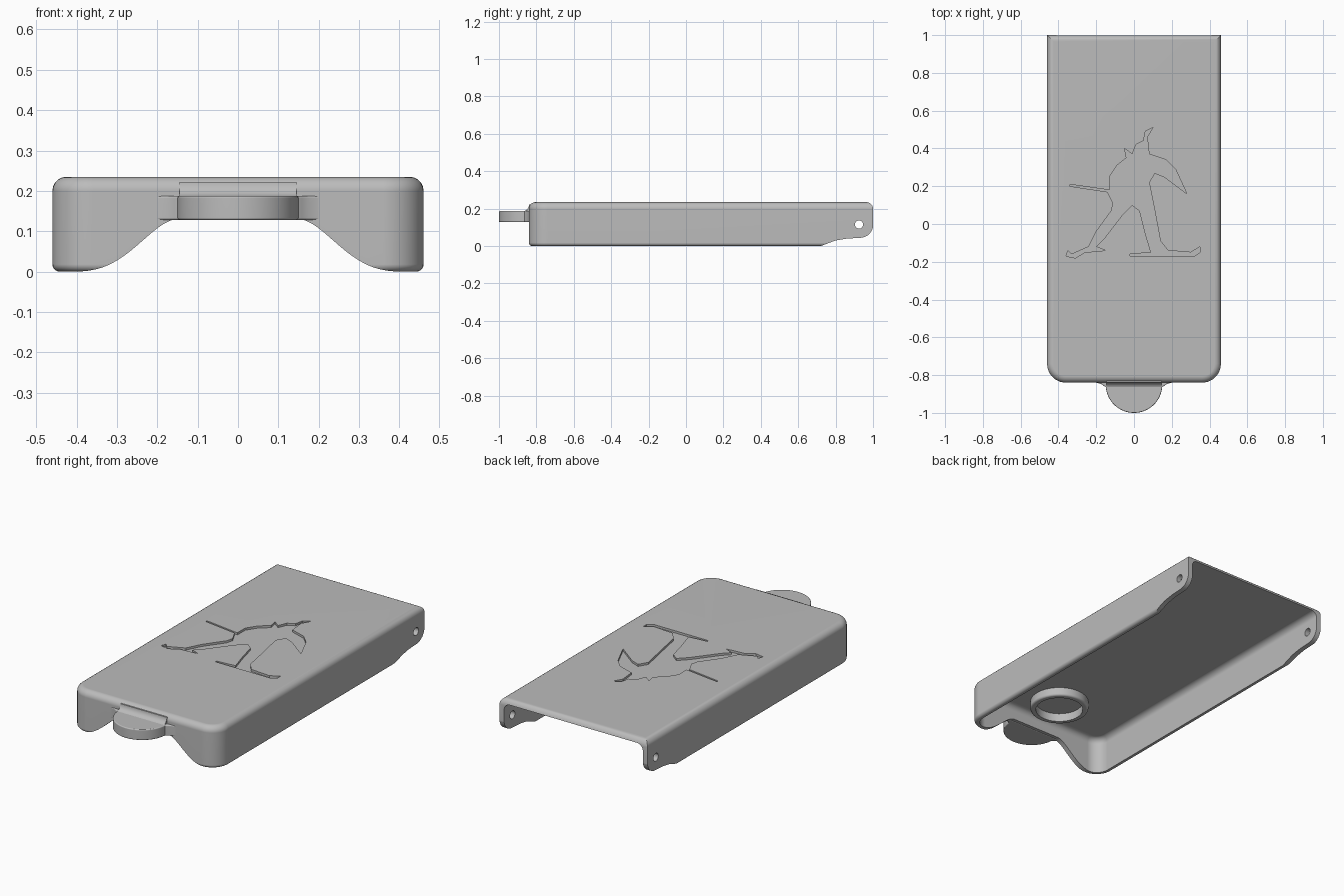
import bpy
import bmesh
from math import sin, cos, pi, radians

old = bpy.data.objects.get("Cube")
if old:
    bpy.data.objects.remove(old, do_unlink=True)

grey = bpy.data.materials.new("plain grey")
grey.use_nodes = True
colour = (0.5, 0.5, 0.5, 1)
grey.diffuse_color = colour
grey.node_tree.nodes["Principled BSDF"].inputs["Base Color"].default_value = colour

HALF, FRONT, BACK, TOP = 0.46, -0.84, 1.0, 0.235
WALL = 0.028


def arc(cx, cy, r, start, end, steps):
    angles = [radians(start + (end - start) * i / steps) for i in range(steps + 1)]
    return [(cx + r * cos(a), cy + r * sin(a)) for a in angles]


def prism(name, outline, low, high, axis="z", round_top=0.0, round_bottom=0.0):
    """Extrude a closed outline along an axis, optionally rounding its rims."""
    place = {"x": lambda u, v, w: (w, u, v),
             "y": lambda u, v, w: (u, w, v),
             "z": lambda u, v, w: (u, v, w)}[axis]
    bm = bmesh.new()
    rims = [[bm.verts.new(place(u, v, w)) for u, v in outline] for w in (low, high)]
    caps = [bm.faces.new(rim) for rim in rims]
    n = len(outline)
    for i in range(n):
        j = (i + 1) % n
        bm.faces.new((rims[0][i], rims[0][j], rims[1][j], rims[1][i]))
    bmesh.ops.recalc_face_normals(bm, faces=bm.faces[:])
    edges = [list(cap.edges) for cap in caps]
    for rim, size in zip(edges, (round_bottom, round_top)):
        if size:
            bmesh.ops.bevel(bm, geom=rim, offset=size, segments=5,
                            profile=0.5, affect="EDGES", clamp_overlap=True)
    mesh = bpy.data.meshes.new(name)
    bm.to_mesh(mesh)
    bm.free()
    obj = bpy.data.objects.new(name, mesh)
    bpy.context.collection.objects.link(obj)
    mesh.materials.append(grey)
    return obj


def activate(obj):
    bpy.ops.object.select_all(action="DESELECT")
    obj.select_set(True)
    bpy.context.view_layer.objects.active = obj


def carve(obj, cutter):
    cutter.hide_render = True
    mod = obj.modifiers.new("cut", "BOOLEAN")
    mod.operation, mod.solver, mod.object = "DIFFERENCE", "EXACT", cutter
    activate(obj)
    bpy.ops.object.modifier_apply(modifier=mod.name)
    bpy.data.objects.remove(cutter, do_unlink=True)


def smooth(obj):
    activate(obj)
    bpy.ops.object.shade_smooth_by_angle(angle=radians(35))
    obj.modifiers.new("even shading", "WEIGHTED_NORMAL").keep_sharp = True


def plan(half, front, back, r):
    """Rectangle with two rounded front corners."""
    return ([(half, back), (-half, back)]
            + arc(r - half, front + r, r, 180, 270, 10)
            + arc(half - r, front + r, r, 270, 360, 10))


# Cover shell, open underneath and at the back
cover = prism("cover", plan(HALF, FRONT, BACK, 0.1), 0, TOP,
              round_top=0.035, round_bottom=0.018)
carve(cover, prism("cavity", plan(HALF - WALL, FRONT + WALL, BACK + 0.2, 0.075),
                   -0.2, TOP - WALL, round_top=0.035))

# Sweeping opening in the front wall
sweep = []
for i in range(17):
    t = (i / 16) ** 1.5
    sweep.append((0.42 - 0.27 * i / 16, 0.13 * t * t * (3 - 2 * t)))
opening = [(0.42, -0.1)] + sweep + [(-x, z) for x, z in reversed(sweep)] + [(-0.42, -0.1)]
carve(cover, prism("front_opening", opening, FRONT - 0.1, FRONT + 0.1, "y"))

# Raised, rounded hinge ends of the side walls
rise = [(0.7, -0.1), (0.72, 0), (0.76, 0.015), (0.8, 0.03), (0.86, 0.04)]
hinge = rise + arc(0.93, 0.115, 0.071, 270, 360, 8) + [(1.2, 0.115), (1.2, -0.1)]
carve(cover, prism("hinge_relief", hinge, -1, 1, "x"))
carve(cover, prism("pin_holes", arc(0.925, 0.115, 0.022, 0, 345, 23), -1, 1, "x"))

# Shallow skier figure sunk into the top, in hundredths of a unit
skier = [(10, 51), (7, 46), (8, 37), (17, 34), (22, 29), (28, 16), (16, 25), (11, 27),
         (8, 22), (11, 7), (14, -9), (18, -14), (30, -15), (35, -12), (35, -15),
         (32, -17), (-2, -17), (-2, -16), (9, -15), (6, -5), (3, 7), (-1, 10),
         (-6, 5), (-16, -8), (-20, -12), (-15, -14), (-26, -15), (-31, -18),
         (-36, -17), (-35, -14), (-33, -16), (-24, -12), (-20, -4), (-12, 7),
         (-11, 11), (-14, 17), (-34, 20), (-34, 21), (-13, 18), (-13, 25),
         (-9, 31), (-4, 35), (-5, 40), (-1, 37), (1, 42), (5, 44), (6, 49)]
carve(cover, prism("skier_recess", [(x / 100, y / 100) for x, y in skier],
                   TOP - 0.012, TOP + 0.05))
smooth(cover)

# Finger tab with flared roots
lobe = arc(0, -0.85, 0.15, 355, 185, 28)
tab = prism("finger_tab", [(-0.2, -0.83), (-0.2, -0.84), (-0.175, -0.846), (-0.158, -0.858)]
            + lobe[::-1]
            + [(0.158, -0.858), (0.175, -0.846), (0.2, -0.84), (0.2, -0.83)],
            0.128, 0.188, round_top=0.008, round_bottom=0.008)
smooth(tab)

# Concave blend between tab and front wall
blend = [(-0.82, 0.18)] + arc(-0.875, 0.222, 0.036, 270, 360, 8) + [(-0.82, 0.222)]
smooth(prism("tab_blend", blend, -0.145, 0.145, "x"))

# Round collar under the top
collar = prism("round_collar", arc(0, -0.62, 0.155, 0, 352.5, 47), 0.16, TOP - 0.015,
               round_bottom=0.012)
carve(collar, prism("collar_bore", arc(0, -0.62, 0.125, 0, 352.5, 47), 0.1, TOP - WALL))
smooth(collar)
